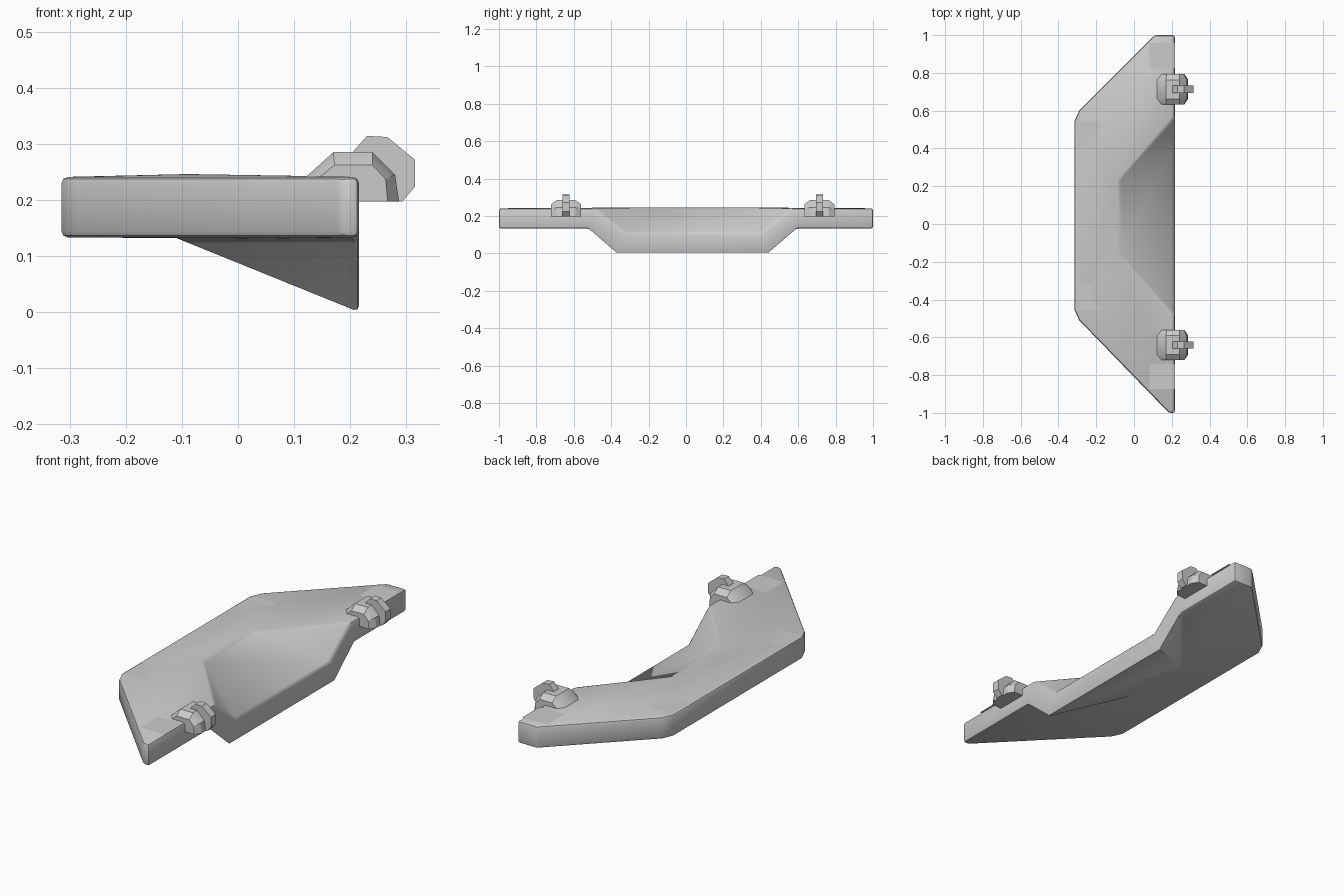
import bpy
import math

if "Cube" in bpy.data.objects:
    bpy.data.objects.remove(bpy.data.objects["Cube"])


def make_mesh(name, verts, faces, bevel=0.0, segments=2, smooth=None):
    mesh = bpy.data.meshes.new(name)
    mesh.from_pydata(verts, [], faces)
    mesh.update()
    obj = bpy.data.objects.new(name, mesh)
    bpy.context.collection.objects.link(obj)
    bpy.ops.object.select_all(action='DESELECT')
    obj.select_set(True)
    bpy.context.view_layer.objects.active = obj
    # consistent outward normals
    bpy.ops.object.mode_set(mode='EDIT')
    bpy.ops.mesh.select_all(action='SELECT')
    bpy.ops.mesh.normals_make_consistent(inside=False)
    bpy.ops.object.mode_set(mode='OBJECT')
    if bevel:
        mod = obj.modifiers.new("edge_bevel", 'BEVEL')
        mod.width = bevel
        mod.segments = segments
        mod.limit_method = 'ANGLE'
        mod.angle_limit = math.radians(40)
        bpy.ops.object.modifier_apply(modifier=mod.name)
    if smooth:
        bpy.ops.object.shade_smooth_by_angle(angle=math.radians(smooth))
    return obj


def loft(name, sections, **kw):
    """Join equal-length rings of points and cap both ends."""
    n = len(sections[0])
    verts = [p for ring in sections for p in ring]
    faces = [tuple(range(n)), tuple(range(len(verts) - n, len(verts)))]
    for s in range(len(sections) - 1):
        for i in range(n):
            j = (i + 1) % n
            faces.append((s * n + i, s * n + j, (s + 1) * n + j, (s + 1) * n + i))
    return make_mesh(name, verts, faces, **kw)


# Plate with a sloping scoop in its straight edge
XE = 0.216
outline = [(XE, 1.0), (0.11, 1.0), (-0.29, 0.6), (-0.315, 0.545),
           (-0.315, -0.455), (-0.29, -0.51), (0.185, -1.0), (XE, -1.0)]


def layer(z, z_apex, z_low, outer, inner, apex_x):
    pts = [(x, y, z) for x, y in outline]
    pts += [(XE, outer[0], z), (XE, inner[0], z_low),
            (XE, inner[1], z_low), (XE, outer[1], z),
            (apex_x, -0.145, z_apex), (apex_x, 0.225, z_apex)]
    return pts


top = layer(0.241, 0.246, 0.11, (-0.485, 0.565), (-0.325, 0.405), -0.09)
bottom = layer(0.133, 0.132, 0.0, (-0.53, 0.6), (-0.375, 0.445), -0.11)
N = len(top)
layer_faces = [
    (0, 1, 2, 3, 4, 5, 6, 7, 8, 12, 13, 11),  # flat area
    (12, 9, 10, 13),                          # scoop floor
    (8, 9, 12), (10, 11, 13),                 # scoop walls
]
faces = layer_faces + [tuple(i + N for i in f) for f in layer_faces]
faces += [(i, i + 1, i + 1 + N, i + N) for i in range(7)]
edge = [7, 8, 9, 10, 11, 0]
faces.append(tuple(edge + [i + N for i in reversed(edge)]))
make_mesh("plate", top + bottom, faces, bevel=0.012, smooth=30)

# Thin square pads lying on the plate
for i, (x, y) in enumerate([(0.15, 0.89), (-0.237, 0.475),
                            (-0.237, -0.387), (0.15, -0.807)]):
    h = 0.067
    make_mesh(f"pad_{i + 1}",
              [(x - h, y - h, 0.2425), (x + h, y - h, 0.2425),
               (x + h, y + h, 0.2425), (x - h, y + h, 0.2425)],
              [(0, 1, 2, 3)])

# Two edge clips, each with a hook
clip_outer = [(0.12, 0.197), (0.12, 0.24), (0.17, 0.285), (0.24, 0.285),
              (0.28, 0.245), (0.287, 0.197)]
clip_end = [(0.142, 0.197), (0.142, 0.238), (0.172, 0.262), (0.24, 0.262),
            (0.263, 0.237), (0.267, 0.197)]
hook = [(0.205, 0.25), (0.205, 0.286), (0.23, 0.314), (0.266, 0.312),
        (0.315, 0.272), (0.315, 0.223), (0.293, 0.197), (0.255, 0.197)]


def ring(profile, y):
    return [(x, y, z) for x, z in profile]


for side, yc in (("back", 0.713), ("front", -0.641)):
    loft(f"{side}_clip", [ring(clip_end, yc - 0.08), ring(clip_outer, yc - 0.05),
                          ring(clip_outer, yc + 0.05), ring(clip_end, yc + 0.08)],
         smooth=30)
    loft(f"{side}_hook", [ring(hook, yc - 0.019), ring(hook, yc + 0.019)])
